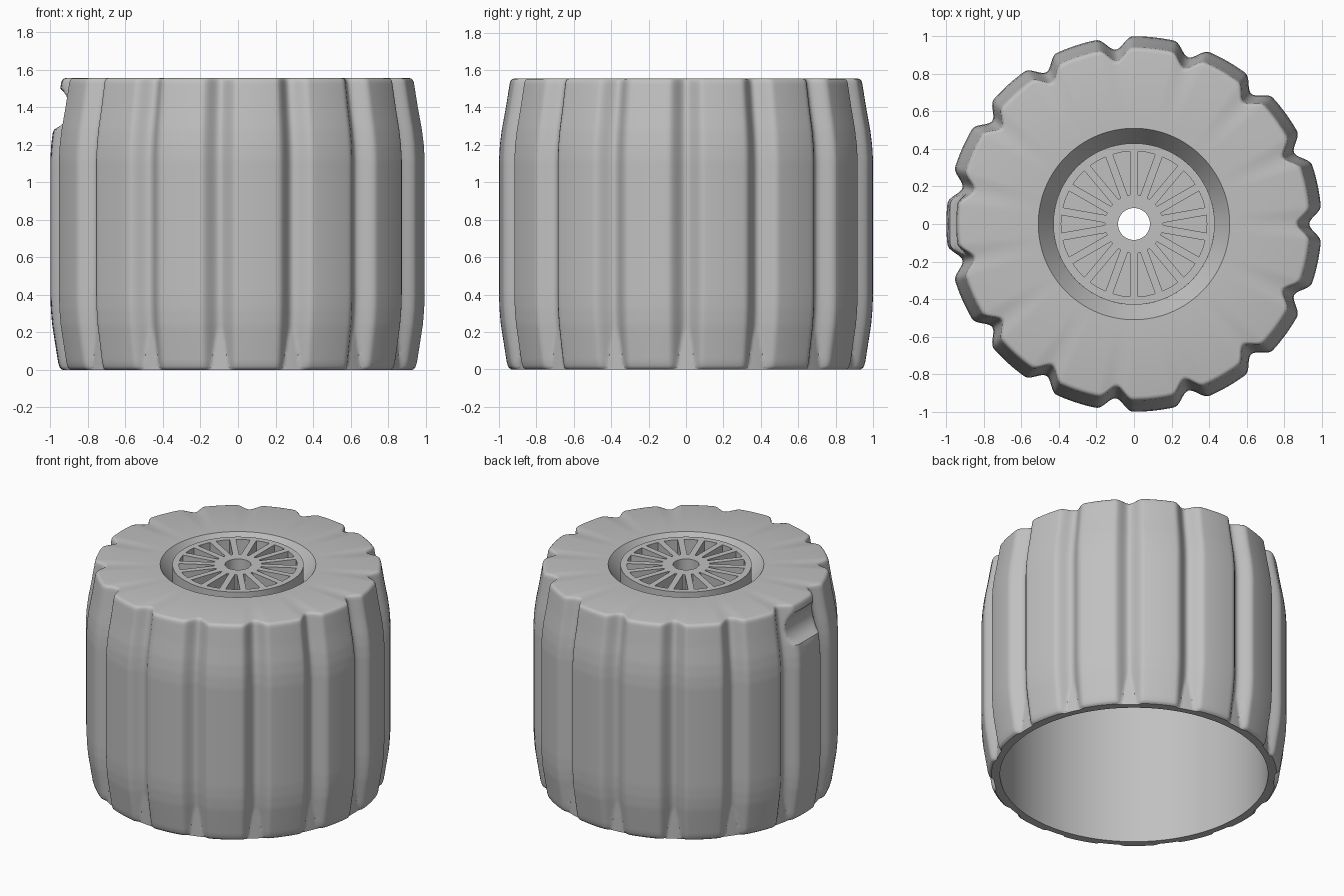
import bpy, bmesh, math

TOP = 1.555
GROOVES = 15
SLOTS = 18

if "Cube" in bpy.data.objects:
    bpy.data.objects.remove(bpy.data.objects["Cube"], do_unlink=True)

grey = bpy.data.materials.new("plain grey")
grey.use_nodes = True
colour = (0.53, 0.53, 0.53, 1)
grey.diffuse_color = colour
grey.node_tree.nodes["Principled BSDF"].inputs["Base Color"].default_value = colour


def finish(bm, name):
    bmesh.ops.recalc_face_normals(bm, faces=bm.faces[:])
    mesh = bpy.data.meshes.new(name)
    bm.to_mesh(mesh)
    bm.free()
    obj = bpy.data.objects.new(name, mesh)
    bpy.context.collection.objects.link(obj)
    mesh.materials.append(grey)
    return obj


def smooth(obj):
    bpy.ops.object.select_all(action="DESELECT")
    obj.select_set(True)
    bpy.context.view_layer.objects.active = obj
    bpy.ops.object.shade_smooth_by_angle(angle=math.radians(35))


def closed_lathe(name, rings, segments):
    """Loft (radius, height) rings into a closed loop; radius may be a function of angle."""
    bm = bmesh.new()
    loops = []
    for radius, z in rings:
        loop = []
        for i in range(segments):
            a = math.tau * i / segments
            r = radius(a) if callable(radius) else radius
            loop.append(bm.verts.new((r * math.cos(a), r * math.sin(a), z)))
        loops.append(loop)
    for k, low in enumerate(loops):
        high = loops[(k + 1) % len(loops)]
        for i in range(segments):
            j = (i + 1) % segments
            bm.faces.new((low[i], low[j], high[j], high[i]))
    return finish(bm, name)


# Barrel silhouette: (height, lobe radius)
BARREL = [(0, .935), (.01, .948), (.03, .957), (.15, .976), (.24, .99), (.32, .997),
          (.4, 1), (1.12, 1), (1.2, .995), (1.28, .985), (1.4, .963), (1.5, .947),
          (1.535, .941), (1.545, .936), (1.552, .928), (TOP, .916)]


def barrel_radius(z):
    for (z0, r0), (z1, r1) in zip(BARREL, BARREL[1:]):
        if z <= z1:
            return r0 + (r1 - r0) * (z - z0) / (z1 - z0)
    return BARREL[-1][1]


def grip_radius(z):
    pitch = math.tau / GROOVES

    def radius(a):
        # Rounded finger grooves between the lobes
        s = abs((a + pitch / 2) % pitch - pitch / 2)
        r = barrel_radius(z)
        if s < .1:
            r -= .066 * .5 * (1 + math.cos(math.pi * s / .1))
        # Plain skirt showing in the grooves near the base
        if z < .4:
            r = max(r, .922)
        # Thumb scoop across one lobe
        dz = abs(z - 1.4)
        if abs(a - math.pi) < pitch / 2 and dz < .13:
            cut = 1.03 - math.sqrt(.13 ** 2 - dz ** 2)
            r = min(r, cut / abs(math.cos(a)))
        return r
    return radius


# Knob body: lobed outside, countersunk top, centre hole, hollow inside
heights = [0, .005, .01] + [.02 * i for i in range(1, 77)] + [1.535, 1.545, 1.552, TOP]
rings = [(grip_radius(z), z) for z in heights]
rings += [(.51, TOP), (.43, 1.44), (.085, 1.44), (.085, 1.36), (.878, 1.36), (.878, 0)]
body = closed_lathe("knob_body", rings, 480)
smooth(body)

# Grille disc standing in the countersink
grille = closed_lathe("grille_disc", [(.43, 1.438), (.43, TOP), (.085, TOP), (.085, 1.438)], 108)

# Wedge cutters leave parallel-sided spokes
bm = bmesh.new()
half = math.pi / SLOTS
for k in range(SLOTS):
    a = math.tau * k / SLOTS
    outline = []
    for r, side in ((.155, -1), (.385, -1), (.388, 0), (.385, 1), (.155, 1)):
        w = side * (r * math.tan(half) - .021)
        outline.append((r * math.cos(a) - w * math.sin(a), r * math.sin(a) + w * math.cos(a)))
    lower = [bm.verts.new((x, y, 1.4)) for x, y in outline]
    upper = [bm.verts.new((x, y, 1.6)) for x, y in outline]
    bm.faces.new(lower)
    bm.faces.new(upper)
    for i in range(len(outline)):
        j = (i + 1) % len(outline)
        bm.faces.new((lower[i], lower[j], upper[j], upper[i]))
cutter = finish(bm, "slot_cutter")
cutter.hide_render = True

bpy.context.view_layer.objects.active = grille
cut = grille.modifiers.new("slots", "BOOLEAN")
cut.operation = "DIFFERENCE"
cut.solver = "EXACT"
cut.object = cutter
bpy.ops.object.modifier_apply(modifier=cut.name)
bpy.data.objects.remove(cutter, do_unlink=True)
smooth(grille)
